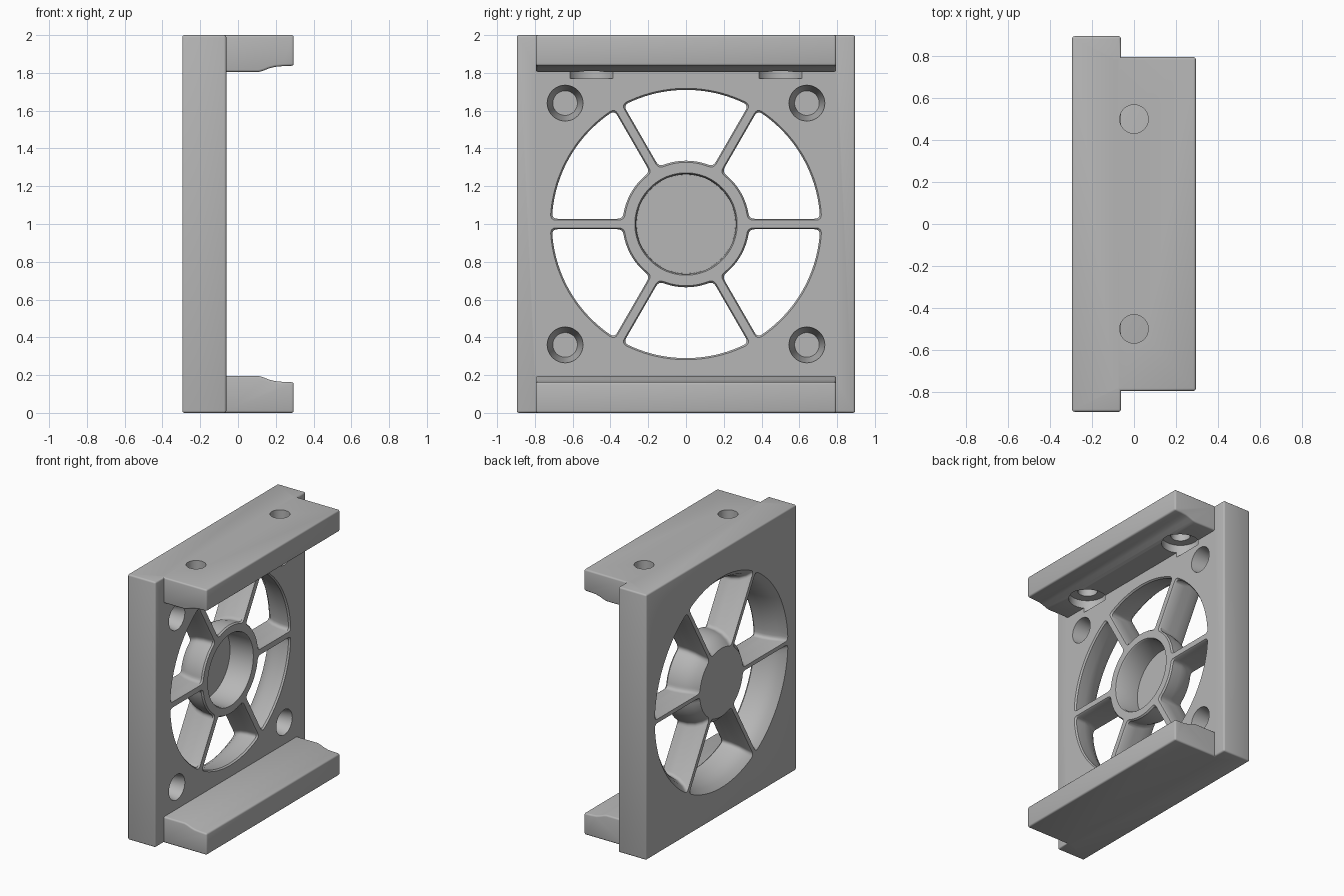
import bpy, bmesh
from math import sin, cos, asin, pi, radians
from mathutils import Vector

cube = bpy.data.objects.get("Cube")
if cube:
    bpy.data.objects.remove(cube, do_unlink=True)

grey = bpy.data.materials.new("plain grey")
grey.use_nodes = True
GREY = (0.47, 0.47, 0.47, 1)
grey.diffuse_color = GREY
grey.node_tree.nodes["Principled BSDF"].inputs["Base Color"].default_value = GREY

MID = 1.0               # height of the hub centre
BACK, FRONT = -0.295, -0.062


def loft(bm, rings):
    """Closed solid through a list of equal-length point rings."""
    rows = [[bm.verts.new(p) for p in ring] for ring in rings]
    n = len(rows[0])
    for a, b in zip(rows, rows[1:]):
        for i in range(n):
            j = (i + 1) % n
            bm.faces.new((a[i], a[j], b[j], b[i]))
    bm.faces.new(rows[0])
    bm.faces.new(rows[-1])


def finish(bm, name):
    bmesh.ops.recalc_face_normals(bm, faces=bm.faces)
    mesh = bpy.data.meshes.new(name)
    bm.to_mesh(mesh)
    bm.free()
    ob = bpy.data.objects.new(name, mesh)
    bpy.context.collection.objects.link(ob)
    mesh.materials.append(grey)
    return ob


def activate(ob):
    bpy.ops.object.select_all(action='DESELECT')
    ob.select_set(True)
    bpy.context.view_layer.objects.active = ob


def soften(ob, width=0.012):
    activate(ob)
    mod = ob.modifiers.new("soft edges", 'BEVEL')
    mod.width, mod.segments = width, 3
    mod.limit_method, mod.angle_limit = 'ANGLE', radians(50)
    bpy.ops.object.modifier_apply(modifier=mod.name)


def combine(ob, other, operation):
    activate(ob)
    mod = ob.modifiers.new("combine", 'BOOLEAN')
    mod.object, mod.operation, mod.solver = other, operation, 'EXACT'
    bpy.ops.object.modifier_apply(modifier=mod.name)
    bpy.data.objects.remove(other, do_unlink=True)


# Square back plate
bm = bmesh.new()
loft(bm, [[(x, y, z) for y, z in ((-.895, 0), (.895, 0), (.895, 2), (-.895, 2))]
          for x in (BACK, FRONT)])
frame = finish(bm, "fan_frame")
soften(frame)

# Upper and lower flanges with a shallow scooped step
STEP = [(-.11, 0), (.295, 0), (.295, .162), (.24, .164), (.195, .168),
        (.165, .176), (.135, .188), (.11, .195), (-.11, .195)]
for name, place in (("lower_flange", lambda z: z), ("upper_flange", lambda z: 2 - z)):
    bm = bmesh.new()
    loft(bm, [[(x, y, place(z)) for x, z in STEP] for y in (-.795, .795)])
    flange = finish(bm, name)
    soften(flange)
    combine(frame, flange, 'UNION')


def sector(x, r_in, r_out, half, start, fillet=0.03, steps=20):
    """Rounded air-opening outline between two spokes, at depth x."""
    def polar(r, a):
        return Vector((x, r * cos(start + a), MID + r * sin(start + a)))

    def along(r, sweep):      # point beside the first or last spoke
        a = asin(half / r)
        return polar(r, a if sweep == 0 else pi / 3 - a)

    def corner(a, p, b):
        return [a * (1 - t) ** 2 + p * 2 * t * (1 - t) + b * t * t
                for t in (0, .25, .5, .75, 1)]

    def arc(r):
        a0 = asin(half / r) + fillet / r
        return [polar(r, a0 + (pi / 3 - 2 * a0) * i / steps) for i in range(steps + 1)]

    outer, inner = arc(r_out), arc(r_in)[::-1]
    ro, ri = r_out - fillet, r_in + fillet
    return (corner(along(ro, 0), along(r_out, 0), outer[0]) + outer[1:-1]
            + corner(outer[-1], along(r_out, 1), along(ro, 1))
            + corner(along(ri, 1), along(r_in, 1), inner[0]) + inner[1:-1]
            + corner(inner[-1], along(r_in, 0), along(ri, 0)))


# Six flared air openings, leaving spokes and a hub
LEVELS = [(-.05, .318, .727, .014), (-.074, .335, .71, .0275),
          (-.15, .331, .715, .027), (-.21, .317, .73, .026),
          (-.26, .291, .757, .024), (-.31, .242, .808, .011)]
bm = bmesh.new()
for k in range(6):
    loft(bm, [sector(*level, k * pi / 3) for level in LEVELS])


def drill(profile, y, other, upright=False, n=48):
    """Turned cutter along x, or along z when upright; profile is (depth, radius)."""
    rings = []
    for d, r in profile:
        ring = [(r * cos(2 * pi * i / n), r * sin(2 * pi * i / n)) for i in range(n)]
        rings.append([(other + u, y + v, d) if upright else (d, y + u, other + v)
                      for u, v in ring])
    loft(bm, rings)


# Hub cup
drill([(-.05, .279), (-.072, .265), (-.25, .262)], 0, MID)
for side in (-1, 1):
    # Blind tapered corner holes
    for up in (-1, 1):
        drill([(-.05, .096), (FRONT, .095), (-.24, .065)], side * .64, MID + up * .64)
    # Screw holes through the upper flange, with head pockets below
    drill([(1.77, .13), (1.865, .13), (1.866, .068), (2.05, .068)],
          side * .5, 0, upright=True)

cutter = finish(bm, "opening_cutter")
cutter.hide_render = True
combine(frame, cutter, 'DIFFERENCE')

activate(frame)
bpy.ops.object.shade_smooth_by_angle(angle=radians(32))
